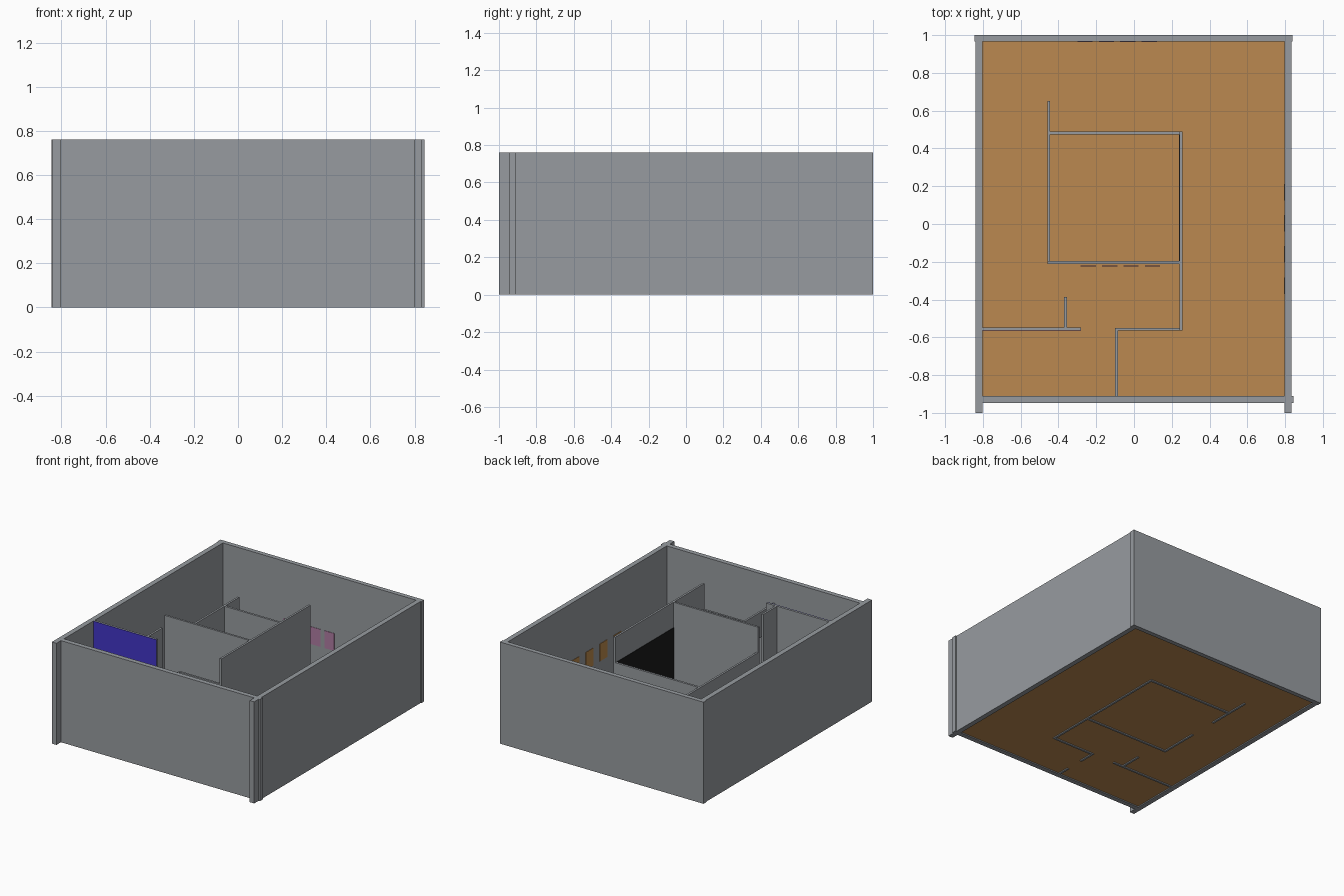
import bpy, bmesh

if "Cube" in bpy.data.objects:
    bpy.data.objects.remove(bpy.data.objects["Cube"])

FULL, LOW, DOOR = 0.76, 0.57, 0.38   # wall heights and door head


def material(name, r, g, b):
    m = bpy.data.materials.new(name)
    m.diffuse_color = (r, g, b, 1)
    m.use_nodes = True
    m.node_tree.nodes["Principled BSDF"].inputs["Base Color"].default_value = m.diffuse_color
    return m


GREY = material("wall_grey", 0.31, 0.33, 0.35)
WOOD = material("floor_wood", 0.50, 0.25, 0.08)
BLUE = material("panel_blue", 0.055, 0.036, 0.57)
BLACK = material("board_black", 0.01, 0.01, 0.01)
MAUVE = material("picture_mauve", 0.43, 0.20, 0.36)
ORANGE = material("picture_orange", 0.50, 0.25, 0.07)


def prism(name, profile, x0, x1, mat):
    """Extrude a (y, z) outline from x0 to x1."""
    bm = bmesh.new()
    face = bm.faces.new([bm.verts.new((x0, y, z)) for y, z in profile])
    ext = bmesh.ops.extrude_face_region(bm, geom=[face])
    moved = [v for v in ext["geom"] if isinstance(v, bmesh.types.BMVert)]
    bmesh.ops.translate(bm, verts=moved, vec=(x1 - x0, 0, 0))
    bmesh.ops.recalc_face_normals(bm, faces=bm.faces)
    me = bpy.data.meshes.new(name)
    bm.to_mesh(me)
    bm.free()
    me.materials.append(mat)
    ob = bpy.data.objects.new(name, me)
    bpy.context.collection.objects.link(ob)
    return ob


def box(name, x, y, z, mat=GREY):
    return prism(name, [(y[0], z[0]), (y[1], z[0]), (y[1], z[1]), (y[0], z[1])],
                 x[0], x[1], mat)


def door_wall(name, x, y, height, door):
    """Wall running along y with a doorway cut out of its foot."""
    a, b = door
    prism(name, [(y[0], 0), (a, 0), (a, DOOR), (b, DOOR), (b, 0),
                 (y[1], 0), (y[1], height), (y[0], height)], x[0], x[1], GREY)


# floor, slightly raised between the wall feet
box("floor", (-0.802, 0.797), (-0.912, 0.967), (0.008, 0.014), WOOD)

# outer walls
box("left_outer_wall", (-0.84, -0.802), (-1, 0.966), (0, FULL))
box("right_outer_wall", (0.797, 0.834), (-1, 0.966), (0, FULL))
box("back_outer_wall", (-0.845, 0.84), (0.966, 1), (0, FULL))
box("front_outer_wall", (-0.802, 0.797), (-0.947, -0.911), (0, FULL))
box("front_wall_end", (0.834, 0.844), (-0.947, -0.911), (0, FULL))

# full-height inner walls
box("inner_right_wall", (0.242, 0.257), (-0.563, 0.49), (0, FULL))
box("inner_front_wall", (-0.459, 0.242), (-0.212, -0.197), (0, FULL))
box("entry_wall", (-0.802, -0.28), (-0.562, -0.547), (0, FULL))
box("entry_stub_wall", (-0.37, -0.355), (-0.547, -0.386), (0, FULL))

# lower inner walls
box("inner_back_wall", (-0.444, 0.242), (0.474, 0.49), (0, LOW))
door_wall("inner_left_wall", (-0.459, -0.444), (-0.197, 0.652), LOW, (0.09, 0.31))
box("small_room_back_wall", (-0.1, 0.242), (-0.565, -0.55), (0, LOW))
door_wall("small_room_side_wall", (-0.1, -0.085), (-0.911, -0.565), LOW, (-0.82, -0.68))

# coloured wall panels
box("blue_panel", (-0.802, -0.28), (-0.565, -0.562), (0.014, FULL), BLUE)
box("black_board", (0.239, 0.242), (-0.197, 0.474), (0.014, LOW), BLACK)

# rows of hanging pictures
for i in range(4):
    x = -0.282 + 0.1135 * i
    box(f"inner_picture_{i}", (x, x + 0.08), (-0.224, -0.221), (0.2, 0.33), MAUVE)
    box(f"back_picture_{i}", (x - 0.018, x + 0.062), (0.963, 0.966), (0.2, 0.33), MAUVE)
    y = -0.37 + 0.165 * i
    box(f"side_picture_{i}", (0.794, 0.797), (y, y + 0.088), (0.2, 0.33), ORANGE)
